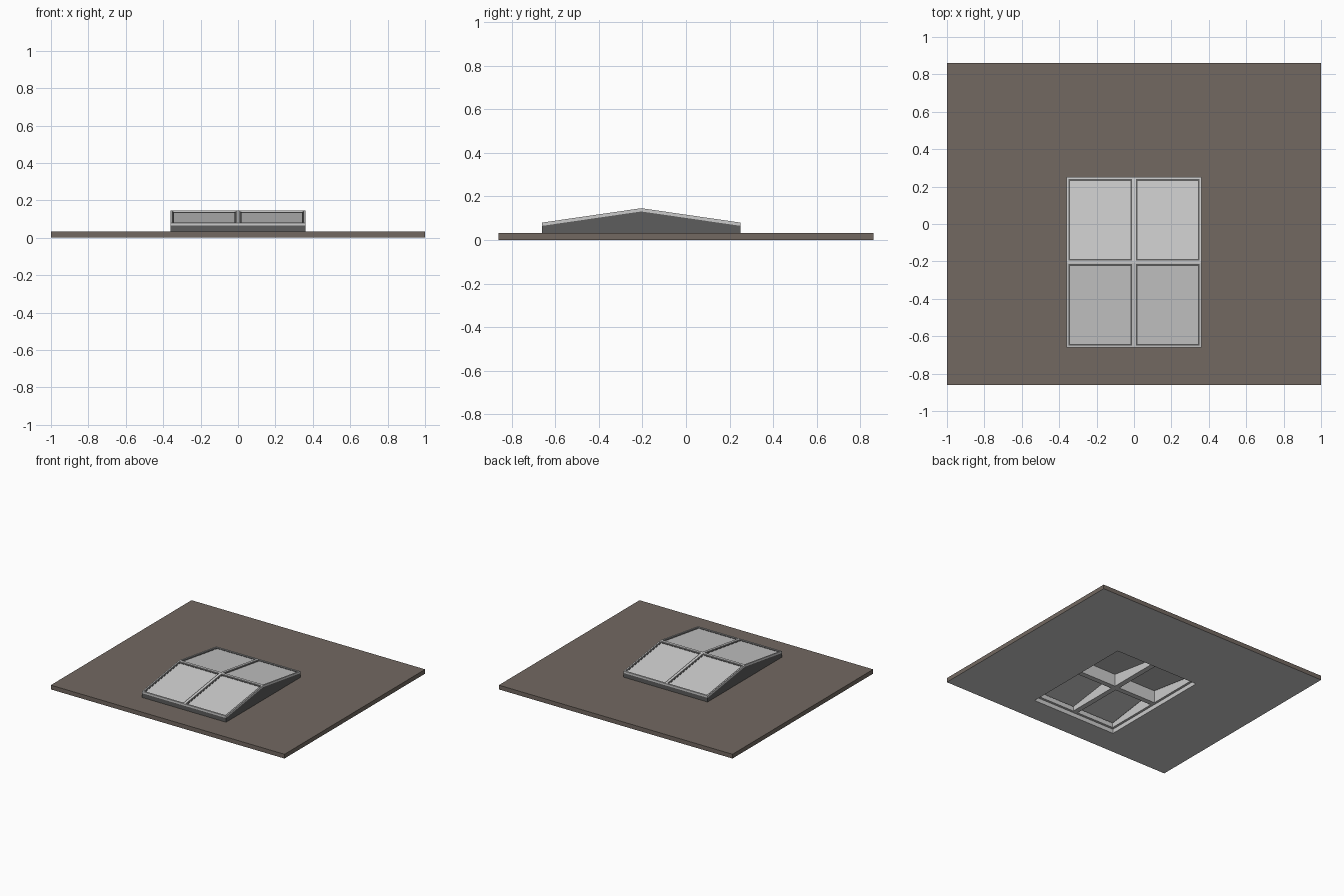
import bpy, bmesh

if "Cube" in bpy.data.objects:
    bpy.data.objects.remove(bpy.data.objects["Cube"])

EAVE, RIDGE, RIDGE_Y = 0.08, 0.146, -0.205
X0, X1, Y0, Y1 = -0.36, 0.36, -0.66, 0.25
SLAB = 0.033


def material(name, r, g, b):
    m = bpy.data.materials.new(name)
    m.diffuse_color = (r, g, b, 1)
    m.use_nodes = True
    m.node_tree.nodes["Principled BSDF"].inputs["Base Color"].default_value = m.diffuse_color
    return m


BROWN = material("roof_brown", 0.17, 0.14, 0.12)
GREY = material("plain_grey", 0.6, 0.6, 0.6)
DARK = material("dark_grey", 0.11, 0.11, 0.11)


def gable(offset):
    """Height of the pitched surface at y, lowered by offset."""
    return lambda y: RIDGE - abs(y - RIDGE_Y) * (RIDGE - EAVE) / 0.455 - offset


def flat(z):
    return lambda y: z


def lattice(name, xs, ys, hole, low, high, mats, pick=lambda c, n: 0):
    """Closed solid over grid cells, left open wherever hole(i, j) is true."""
    bm = bmesh.new()
    cache = {}

    def v(i, j, k):
        if (i, j, k) not in cache:
            cache[i, j, k] = bm.verts.new((xs[i], ys[j], (low, high)[k](ys[j])))
        return cache[i, j, k]

    nx, ny = len(xs) - 1, len(ys) - 1
    solid = lambda i, j: 0 <= i < nx and 0 <= j < ny and not hole(i, j)
    for i in range(nx):
        for j in range(ny):
            if not solid(i, j):
                continue
            c = [(i, j), (i + 1, j), (i + 1, j + 1), (i, j + 1)]
            bm.faces.new([v(*p, 1) for p in c])
            bm.faces.new([v(*p, 0) for p in reversed(c)])
            for k, (di, dj) in enumerate([(0, -1), (1, 0), (0, 1), (-1, 0)]):
                if not solid(i + di, j + dj):
                    a, b = c[k], c[(k + 1) % 4]
                    bm.faces.new([v(*a, 0), v(*b, 0), v(*b, 1), v(*a, 1)])
    bm.normal_update()
    for f in bm.faces:
        f.material_index = pick(f.calc_center_median(), f.normal)
    # merge coplanar grid cells into clean faces
    bmesh.ops.dissolve_limit(bm, angle_limit=0.01, verts=bm.verts, edges=bm.edges,
                             delimit={'MATERIAL'})
    me = bpy.data.meshes.new(name)
    bm.to_mesh(me)
    bm.free()
    for m in mats:
        me.materials.append(m)
    ob = bpy.data.objects.new(name, me)
    bpy.context.collection.objects.link(ob)
    return ob


def bars(edge, half):
    """Grid lines for a two by two window with given edge and half bar width."""
    return ([X0, X0 + edge, -half, half, X1 - edge, X1],
            [Y0, Y0 + edge, RIDGE_Y - half, RIDGE_Y, RIDGE_Y + half, Y1 - edge, Y1])


window_hole = lambda i, j: i in (1, 3) and j in (1, 4)
ring_hole = lambda i, j: (i, j) == (1, 1)

# roof slab with opening, brown outside and grey underneath
lattice("roof_slab", [-1, X0, X1, 1], [-0.86, Y0, Y1, 0.86], ring_hole,
        flat(0), flat(SLAB), [BROWN, GREY],
        lambda c, n: int(n.z < -0.5 or (abs(n.z) < 0.5 and abs(c.x) < 0.9 and abs(c.y) < 0.8)))

# curb with four wells, dark on the outer walls only
lattice("curb", *bars(0.018, 0.02), window_hole, flat(SLAB), gable(0.015), [GREY, DARK],
        lambda c, n: int(abs(n.z) < 0.3 and (abs(c.x) > 0.359 or c.y < Y0 + 0.001 or c.y > Y1 - 0.001)))

# pale frame following the pitch
fx, fy = bars(0.01, 0.01)
lattice("window_frame", fx, fy, window_hole, gable(0.015), gable(0), [GREY])

# seal and pane in each of the four openings
G = 0.009
for i in (1, 3):
    for j in (1, 4):
        a, b, c, d = fx[i], fx[i + 1], fy[j], fy[j + 1]
        lattice("seal", [a, a + G, b - G, b], [c, c + G, d - G, d], ring_hole,
                gable(0.015), gable(0.006), [DARK])
        lattice("pane", [a + G, b - G], [c + G, d - G], lambda i, j: False,
                gable(0.014), gable(0.008), [GREY])
